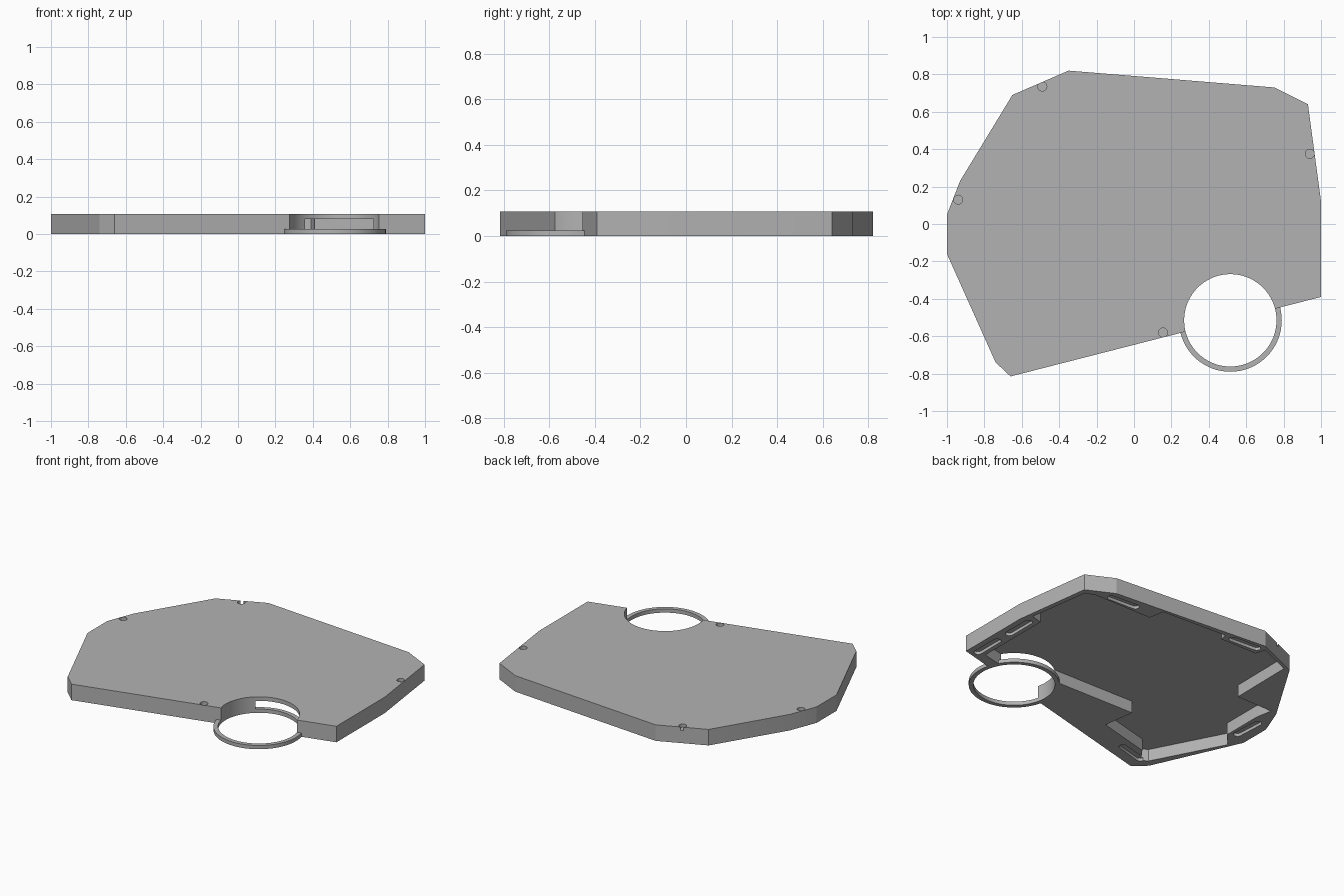
import bpy, bmesh, math

cube = bpy.data.objects.get("Cube")
if cube:
    bpy.data.objects.remove(cube, do_unlink=True)

H = 0.107          # plate height
CEILING = 0.08     # cavity depth from below
RING = (0.515, -0.515)

grey = bpy.data.materials.new("light_grey")
grey.use_nodes = True
grey.diffuse_color = (0.45, 0.45, 0.45, 1)
grey.node_tree.nodes["Principled BSDF"].inputs["Base Color"].default_value = (0.45, 0.45, 0.45, 1)


def prism(name, points, z0, z1):
    """Extrude a closed outline from z0 to z1."""
    bm = bmesh.new()
    face = bm.faces.new([bm.verts.new((x, y, z0)) for x, y in points])
    up = bmesh.ops.extrude_face_region(bm, geom=[face])["geom"]
    bmesh.ops.translate(bm, vec=(0, 0, z1 - z0),
                        verts=[v for v in up if isinstance(v, bmesh.types.BMVert)])
    bmesh.ops.recalc_face_normals(bm, faces=bm.faces)
    mesh = bpy.data.meshes.new(name)
    bm.to_mesh(mesh)
    bm.free()
    mesh.materials.append(grey)
    obj = bpy.data.objects.new(name, mesh)
    bpy.context.collection.objects.link(obj)
    return obj


def circle(centre, r, n):
    return [(centre[0] + r * math.cos(2 * math.pi * i / n),
             centre[1] + r * math.sin(2 * math.pi * i / n)) for i in range(n)]


def slot_outline(x, y, angle, length=0.23, width=0.05):
    """Rounded slot outline turned by an angle in degrees."""
    a, r, pts = math.radians(angle), width / 2, []
    for end in (1, -1):
        for i in range(7):
            t = math.pi * (i / 6 - 0.5) + (0 if end == 1 else math.pi)
            px, py = end * (length / 2 - r) + r * math.cos(t), r * math.sin(t)
            pts.append((x + px * math.cos(a) - py * math.sin(a),
                        y + px * math.sin(a) + py * math.cos(a)))
    return pts


def combine(target, tool, operation):
    """Apply a boolean and remove the tool object."""
    tool.hide_render = True
    mod = target.modifiers.new("shape", "BOOLEAN")
    mod.operation, mod.solver, mod.object = operation, "EXACT", tool
    bpy.context.view_layer.update()
    result = bpy.data.meshes.new_from_object(
        target.evaluated_get(bpy.context.evaluated_depsgraph_get()))
    target.modifiers.clear()
    target.data = result
    bpy.data.objects.remove(tool, do_unlink=True)


# Plate outline, running round from the front right corner
plate = prism("cover_plate", [
    (1, -0.39), (1, 0.12), (0.93, 0.64), (0.75, 0.73), (-0.35, 0.82), (-0.65, 0.69),
    (-0.93, 0.23), (-1, 0.05), (-1, -0.16), (-0.74, -0.74), (-0.66, -0.815)], 0, H)

# Hollow underside with thick lands left for the slots
cavity = prism("cavity", [
    (0.88, -0.35), (0.88, 0.17), (0.96, 0.19), (0.90, 0.61), (0.83, 0.635), (0.41, 0.635),
    (0.39, 0.74), (-0.08, 0.765), (-0.09, 0.715), (-0.36, 0.715), (-0.38, 0.785),
    (-0.61, 0.685), (-0.615, 0.245), (-0.88, 0.24), (-0.86, 0.13), (-0.86, -0.15),
    (-0.94, -0.24), (-0.70, -0.70), (-0.66, -0.72), (-0.59, -0.625), (-0.22, -0.53),
    (-0.25, -0.315), (0.36, -0.325), (0.515, -0.45), (0.73, -0.385)], -0.05, CEILING)
combine(plate, cavity, "DIFFERENCE")

# Thin ring round the large opening
combine(plate, prism("ring", circle(RING, 0.275, 72), 0, 0.025), "UNION")
combine(plate, prism("opening", circle(RING, 0.247, 72), -0.1, 0.3), "DIFFERENCE")

# Shallow round dimples on top
for spot in [(-0.49, 0.735), (0.94, 0.375), (-0.94, 0.13), (0.155, -0.58)]:
    combine(plate, prism("dimple", circle(spot, 0.024, 24), H - 0.022, 0.2), "DIFFERENCE")

# Rounded slots in the bottom rim
for x, y, angle in [(0.65, 0.675, -3), (-0.235, 0.763, -3), (0.935, 0.03, 90),
                    (0.935, -0.265, 90), (-0.91, -0.015, 93), (-0.56, -0.69, 15)]:
    combine(plate, prism("slot", slot_outline(x, y, angle), -0.05, 0.02), "DIFFERENCE")

# Smooth the round walls, keep edges sharp
bpy.ops.object.select_all(action="DESELECT")
plate.select_set(True)
bpy.context.view_layer.objects.active = plate
bpy.ops.object.shade_smooth_by_angle(angle=math.radians(16))
